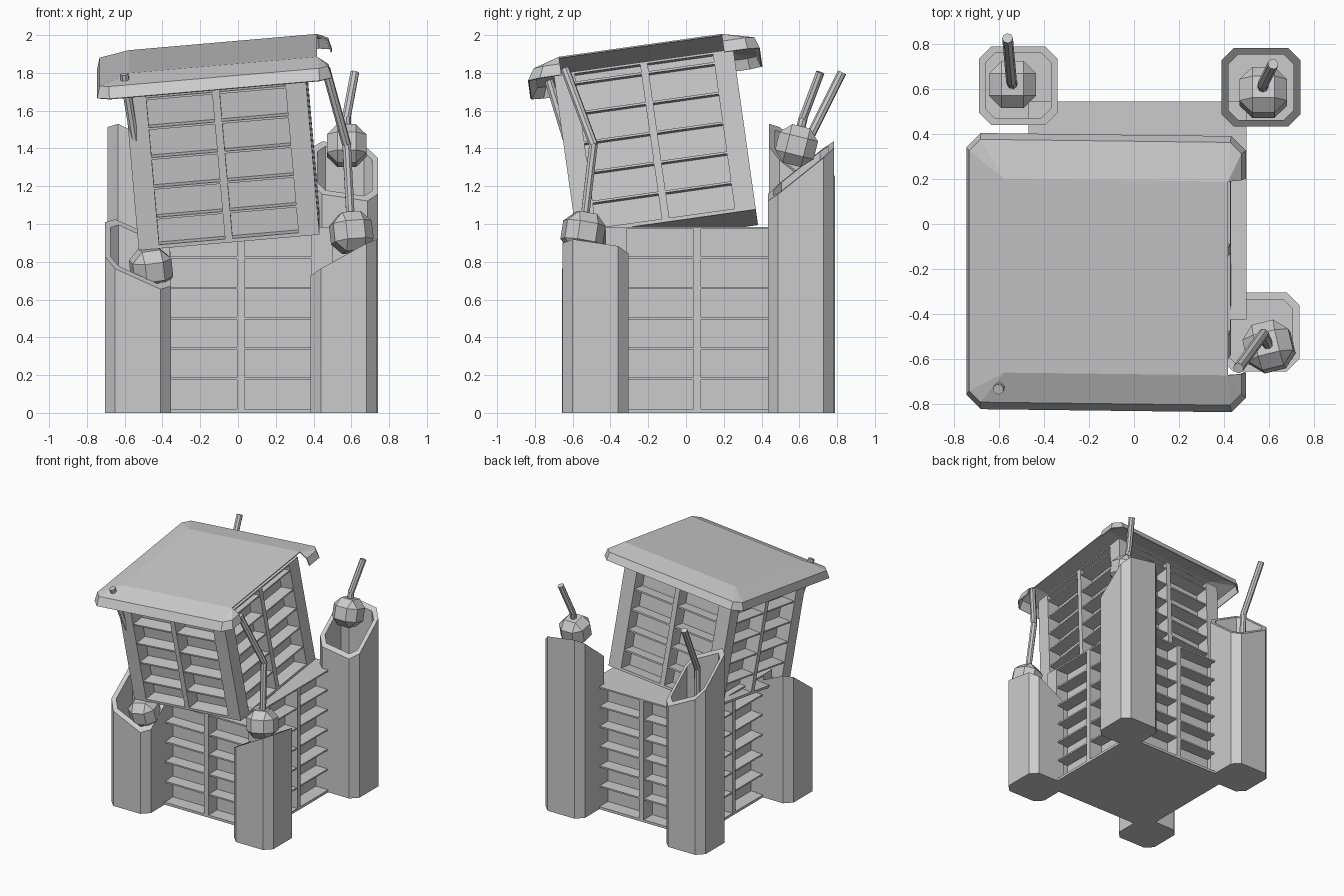
import bpy, bmesh
from math import radians
from mathutils import Matrix, Vector, Euler
from itertools import permutations, product

if "Cube" in bpy.data.objects:
    bpy.data.objects.remove(bpy.data.objects["Cube"])


def finish(name, bm, mat=Matrix.Identity(4)):
    bmesh.ops.recalc_face_normals(bm, faces=bm.faces)
    me = bpy.data.meshes.new(name)
    bm.to_mesh(me)
    bm.free()
    ob = bpy.data.objects.new(name, me)
    bpy.context.collection.objects.link(ob)
    ob.matrix_world = mat
    return ob


def box(bm, x0, x1, y0, y1, z0, z1):
    m = Matrix.Translation(((x0+x1)/2, (y0+y1)/2, (z0+z1)/2)) @ Matrix.Diagonal((x1-x0, y1-y0, z1-z0, 1))
    bmesh.ops.create_cube(bm, size=1, matrix=m)


# Shelved storey: recessed core, shelves, corner posts and centre studs
def storey(name, half, height, z_first, mat, post=0.11):
    bm = bmesh.new()
    core = half - post
    box(bm, -core, core, -core, core, 0.005, height - 0.005)
    box(bm, -half, half, -half, half, 0, 0.02)
    box(bm, -half, half, -half, half, height - 0.012, height)
    z = z_first
    s = half - 0.006
    while z < height - 0.05:
        box(bm, -s, s, -s, s, z, z + 0.012)
        z += 0.16
    for sx, sy in product((-1, 1), repeat=2):
        cx, cy = sx * (half - post / 2), sy * (half - post / 2)
        box(bm, cx-post/2, cx+post/2, cy-post/2, cy+post/2, 0, height)
    for s in (-1, 1):
        a, b = sorted((s * core, s * half))
        box(bm, -0.02, 0.02, a, b, 0, height)
        box(bm, a, b, -0.02, 0.02, 0, height)
    return finish(name, bm, mat)


TILT = (Matrix.Translation((-0.035, -0.1, 0.97))
        @ Matrix.Rotation(radians(8), 4, 'X') @ Matrix.Rotation(radians(-5), 4, 'Y'))
storey("lower_storey", 0.485, 0.985, 0.175, Matrix.Translation((0.015, 0.06, 0)))
storey("upper_storey", 0.48, 0.86, 0.155, TILT @ Matrix.Translation((-0.012, 0, 0)))


# Roof: thin hollow shell with the middle of its right eave broken away
def roof_ring(x0, x1, y0, y1, c, z):
    return [(x1, -0.44, z), (x1, 0.43, z), (x1, y1-c, z), (x1-c, y1, z), (x0+c, y1, z),
            (x0, y1-c, z), (x0, y0+c, z), (x0+c, y0, z), (x1-c, y0, z), (x1, y0+c, z)]


bm = bmesh.new()
rings = [[bm.verts.new(p) for p in roof_ring(*r)] for r in (
    (-0.628, 0.62, -0.62, 0.62, 0.065, 0.84),
    (-0.61, 0.605, -0.58, 0.60, 0.05, 0.90),
    (-0.45, 0.55, -0.44, 0.43, 0.0, 0.943))]
for lo, hi in zip(rings, rings[1:]):
    for i in range(1, 10):
        j = (i + 1) % 10
        bm.faces.new((lo[i], lo[j], hi[j], hi[i]))
top = rings[2]
bm.faces.new([top[i] for i in (1, 4, 7, 0)])
bmesh.ops.remove_doubles(bm, verts=bm.verts, dist=0.0005)
roof = finish("roof", bm, TILT @ Matrix.Translation((-0.012, 0, 0)))
sol = roof.modifiers.new("shell", 'SOLIDIFY')
sol.thickness, sol.offset = 0.008, -1


# Hollow corner shaft whose top is sliced by a sloping plane
def shaft(name, cx, cy, zc, sx, sy):
    bm = bmesh.new()

    def outline(h, c):
        return [(h, c-h), (h, h-c), (h-c, h), (c-h, h), (-h, h-c), (-h, c-h), (c-h, -h), (h-c, -h)]

    def ring(h, c, z=None):
        return [bm.verts.new((x, y, zc + sx*x + sy*y if z is None else z)) for x, y in outline(h, c)]
    loops = [ring(0.175, 0.055, 0), ring(0.175, 0.055), ring(0.145, 0.043), ring(0.145, 0.043, 0.03)]
    for a, b in zip(loops, loops[1:]):
        for i in range(8):
            j = (i + 1) % 8
            bm.faces.new((a[i], a[j], b[j], b[i]))
    bm.faces.new(loops[0])
    bm.faces.new(loops[3])
    finish(name, bm, Matrix.Translation((cx, cy, 0)))


# Faceted knob: small cube faces joined by chamfers
def knob(name, pos, rot):
    bm = bmesh.new()
    pts = {tuple(s * v for s, v in zip(signs, p))
           for p in permutations((0.049, 0.049, 0.105)) for signs in product((-1, 1), repeat=3)}
    for p in sorted(pts):
        bm.verts.new(p)
    bmesh.ops.convex_hull(bm, input=bm.verts)
    bmesh.ops.dissolve_limit(bm, angle_limit=0.02, verts=bm.verts, edges=bm.edges)
    finish(name, bm, Matrix.Translation(pos) @ Euler([radians(a) for a in rot]).to_matrix().to_4x4())


# Bent rod: straight tube pieces along a path
def rod(name, path, r=0.024):
    bm = bmesh.new()
    for a, b in zip(path, path[1:]):
        a, b = Vector(a), Vector(b)
        d = b - a
        m = Matrix.Translation((a + b) / 2) @ d.to_track_quat('Z', 'Y').to_matrix().to_4x4()
        bmesh.ops.create_cone(bm, cap_ends=True, segments=8, radius1=r, radius2=r,
                              depth=d.length + 0.006, matrix=m)
    finish(name, bm)


# Corners: shaft centre and slope, knob position and tilt, rod bend and tip
corners = {
    "front_left": ((-0.53, -0.482, 0.84, -0.45, 0.75), (-0.46, -0.53, 0.765), (12, -8, 10),
                   (-0.51, -0.56, 1.22), (-0.603, -0.735, 1.79)),
    "front_right": ((0.56, -0.48, 0.805, 0.55, -0.15), (0.60, -0.545, 0.955), (-10, -4, 14),
                    (0.575, -0.49, 1.42), (0.465, -0.64, 1.82)),
    "back_left": ((-0.515, 0.615, 1.33, -0.5, -0.8), (-0.54, 0.62, 1.0), (0, 0, 0),
                  (-0.545, 0.635, 1.42), (-0.562, 0.825, 1.8)),
    "back_right": ((0.565, 0.608, 1.28, -0.15, 0.8), (0.575, 0.585, 1.415), (-14, 0, 0),
                   (0.573, 0.62, 1.56), (0.618, 0.71, 1.8)),
}
for where, (sh, ball, rot, bend, tip) in corners.items():
    shaft(where + "_shaft", *sh)
    knob(where + "_knob", ball, rot)
    rod(where + "_rod", [ball, bend, tip])
